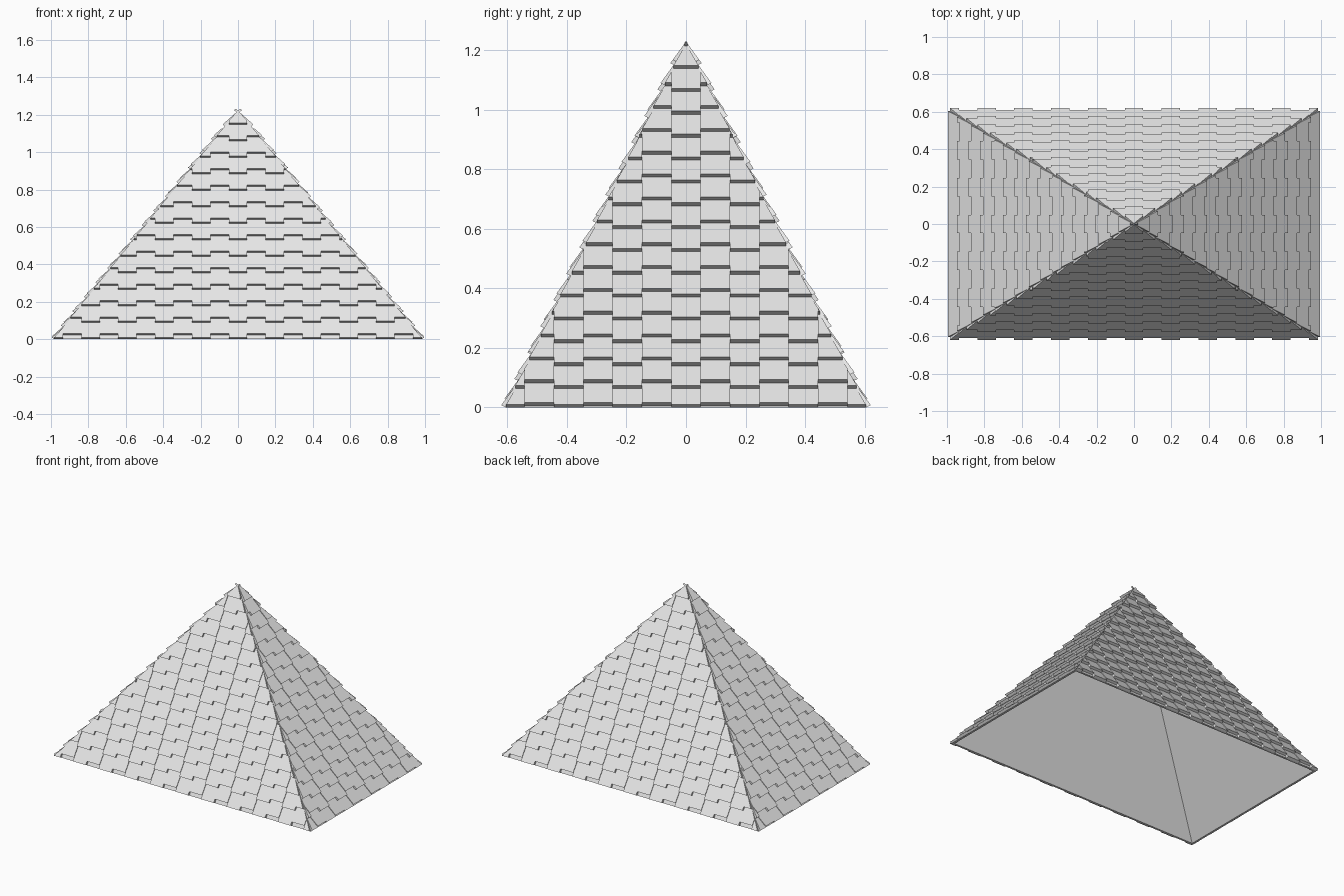
import bpy, bmesh, math
from mathutils import Vector, Matrix

HALF_X, HALF_Y, HEIGHT = 0.984, 0.604, 1.222   # roof deck
PITCH = 0.0985                                 # tile width and row spacing
STEP = PITCH / 4                               # stagger of alternate columns
THICK, TIP, DECK = 0.018, 0.001, 0.014

if "Cube" in bpy.data.objects:
    bpy.data.objects.remove(bpy.data.objects["Cube"])

grey = bpy.data.materials.new("slate_grey")
grey.use_nodes = True
colour = (0.8, 0.8, 0.8, 1)
grey.diffuse_color = colour
grey.node_tree.nodes["Principled BSDF"].inputs["Base Color"].default_value = colour


def finish(bm, name):
    bmesh.ops.recalc_face_normals(bm, faces=bm.faces)
    mesh = bpy.data.meshes.new(name)
    bm.to_mesh(mesh)
    bm.free()
    mesh.materials.append(grey)
    obj = bpy.data.objects.new(name, mesh)
    bpy.context.collection.objects.link(obj)


def cut(bm, point, normal):
    """Remove everything on the normal side of a plane and cap the tiles."""
    bmesh.ops.bisect_plane(bm, geom=bm.verts[:] + bm.edges[:] + bm.faces[:], dist=1e-6,
                           plane_co=point, plane_no=normal, clear_outer=True)
    bmesh.ops.holes_fill(bm, edges=[e for e in bm.edges if e.is_boundary], sides=0)


def wedge(bm, u, v):
    """One tile: thick at its lower end, tapering to nothing at the next row."""
    half, top = PITCH / 2, v + PITCH
    outline = [(v, 0), (top, 0), (top, TIP), (v, THICK)]
    left, right = [[bm.verts.new((u + s * half, a, w)) for a, w in outline] for s in (-1, 1)]
    bm.faces.new(left)
    bm.faces.new(right[::-1])
    for i in range(4):
        j = (i + 1) % 4
        bm.faces.new((left[i], right[i], right[j], left[j]))


def tiled_slope(name, outward, run, half_width, first_row):
    """Tiles laid in the slope's own plane, trimmed at the hips and eave, then stood up."""
    slant = math.hypot(run, HEIGHT)
    bm = bmesh.new()
    columns = math.ceil(half_width / PITCH)
    for row in range(math.ceil(slant / PITCH) + 1):
        for col in range(-columns, columns + 1):
            v = first_row + row * PITCH + STEP * (col % 2)
            reach = half_width * (1 - v / slant)
            if abs(col) * PITCH - PITCH / 2 < reach - 0.001:
                wedge(bm, col * PITCH, v)
    cut(bm, (0, 0, 0), (0, -1, 0))
    for side in (-1, 1):
        cut(bm, (0, slant, 0), (side * slant, half_width, 0))
    h, z = Vector(outward), Vector((0, 0, 1))
    up = (z * HEIGHT - h * run) / slant
    normal = (h * HEIGHT + z * run) / slant
    frame = Matrix((up.cross(normal), up, normal)).transposed().to_4x4()
    bm.transform(Matrix.Translation(h * run) @ frame)
    finish(bm, name)


# Four tiled slopes
tiled_slope("front_tiles", (0, -1, 0), HALF_Y, HALF_X, 0)
tiled_slope("back_tiles", (0, 1, 0), HALF_Y, HALF_X, 0)
tiled_slope("left_tiles", (1, 0, 0), HALF_X, HALF_Y, -0.018)
tiled_slope("right_tiles", (-1, 0, 0), HALF_X, HALF_Y, -0.018)

# Hollow roof deck, open underneath, with a flat rim
bm = bmesh.new()
corners = [(-1, -1), (1, -1), (1, 1), (-1, 1)]
rings = []
for inset in (0, DECK):
    scale = 1 - inset / HALF_Y
    ring = [bm.verts.new((x * (HALF_X - inset), y * (HALF_Y - inset), 0)) for x, y in corners]
    apex = bm.verts.new((0, 0, HEIGHT * scale))
    for i in range(4):
        bm.faces.new((ring[i], ring[(i + 1) % 4], apex))
    rings.append(ring)
for i in range(4):
    j = (i + 1) % 4
    bm.faces.new((rings[0][i], rings[1][i], rings[1][j], rings[0][j]))
finish(bm, "roof_deck")
